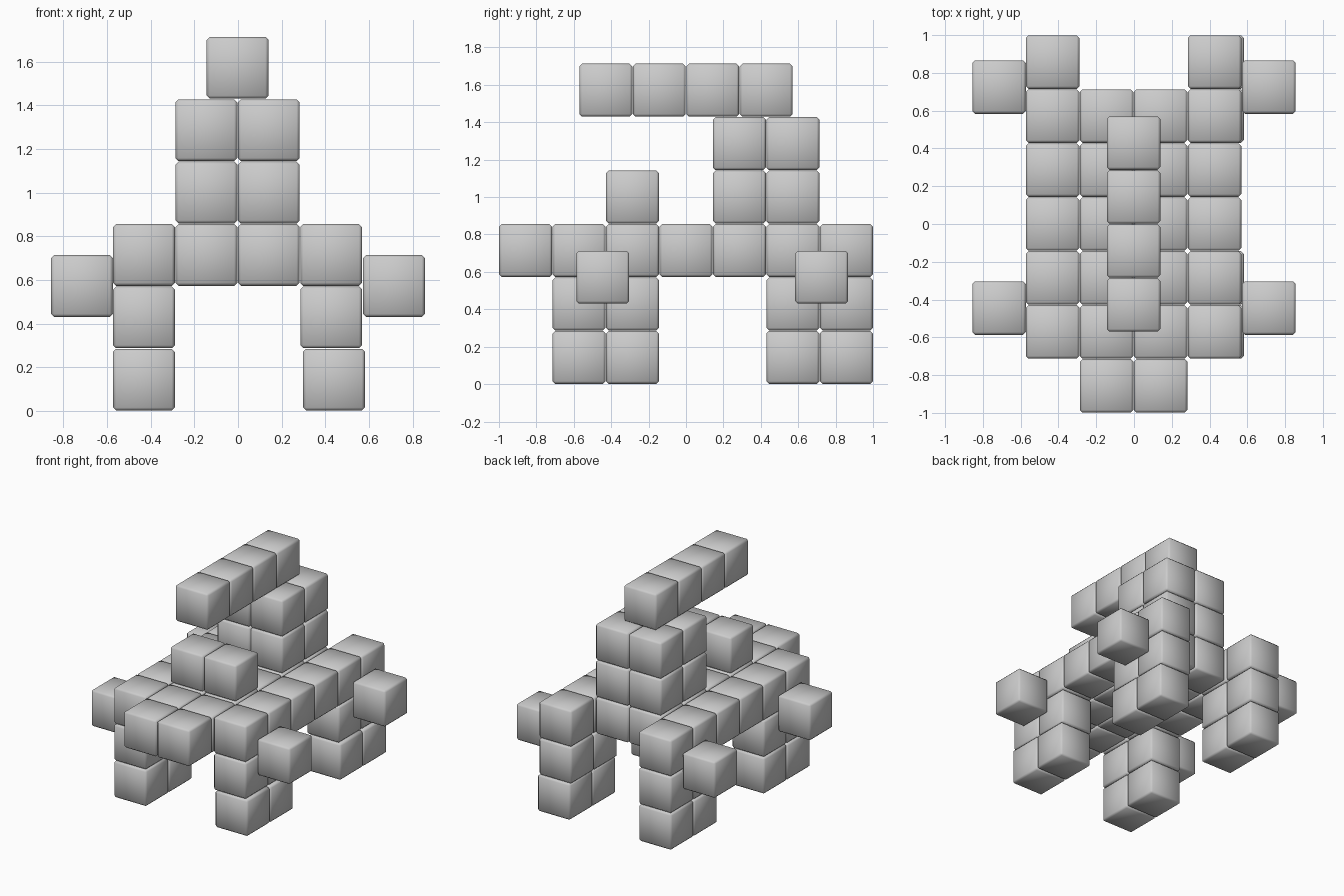
import bpy
import bmesh
from mathutils import Matrix, Vector

if "Cube" in bpy.data.objects:
    bpy.data.objects.remove(bpy.data.objects["Cube"], do_unlink=True)

PITCH = 2 / 7      # spacing of the block grid
SIZE = 0.283       # edge length of one block
BEVEL = 0.014

grey = bpy.data.materials.new("grey")
grey.use_nodes = True
colour = (0.6, 0.6, 0.6, 1)
grey.diffuse_color = colour
grey.node_tree.nodes["Principled BSDF"].inputs["Base Color"].default_value = colour


def blocks(name, xs, ys, zs, shift=(0, 0, 0)):
    """One object of softly bevelled blocks at grid cells xs * ys * zs."""
    bm = bmesh.new()
    for x in xs:
        for y in ys:
            for z in zs:
                at = Vector((x, y, z + 0.5)) * PITCH + Vector(shift)
                bmesh.ops.create_cube(bm, size=SIZE, matrix=Matrix.Translation(at))
    bmesh.ops.bevel(bm, geom=bm.edges[:], offset=BEVEL, segments=1,
                    profile=0.5, affect='EDGES')
    for f in bm.faces:
        f.smooth = True
    mesh = bpy.data.meshes.new(name)
    bm.to_mesh(mesh)
    bm.free()
    mesh.materials.append(grey)
    ob = bpy.data.objects.new(name, mesh)
    bpy.context.collection.objects.link(ob)
    return ob


INNER = (-0.5, 0.5)

# Body deck, with a nose in front and two tail blocks behind
blocks("deck", (-1.5, -0.5, 0.5, 1.5), range(-2, 3), [2], (-0.002, 0, 0))
blocks("nose", INNER, [-3], [2], (-0.002, 0, 0))
blocks("tail_blocks", (-1.5, 1.5), [3], [2], (-0.002, 0, 0))

# Raised front block pair, rear tower and the overhanging top beam
blocks("front_hump", INNER, [-1], [3], (-0.002, 0, 0))
blocks("rear_tower", INNER, (1, 2), (3, 4), (-0.002, 0, 0))
blocks("top_beam", [0], (-1.5, -0.5, 0.5, 1.5), [5], (-0.002, 0, 0))

# Legs and side pods
for side, sx in (("right", -1), ("left", 1)):
    for end, rows, pod_y in (("front", (-2, -1), -0.445), ("rear", (2, 3), 0.725)):
        blocks(f"{end}_{side}_leg", [1.5 * sx], rows, [1], (-0.002, 0, 0))
        foot_shift = 0.011 if sx > 0 else -0.002
        blocks(f"{end}_{side}_foot", [1.5 * sx], rows, [0], (foot_shift, 0, 0))
        blocks(f"{end}_{side}_pod", [2.5 * sx], [0], [1.5], (0, pod_y, 0))
